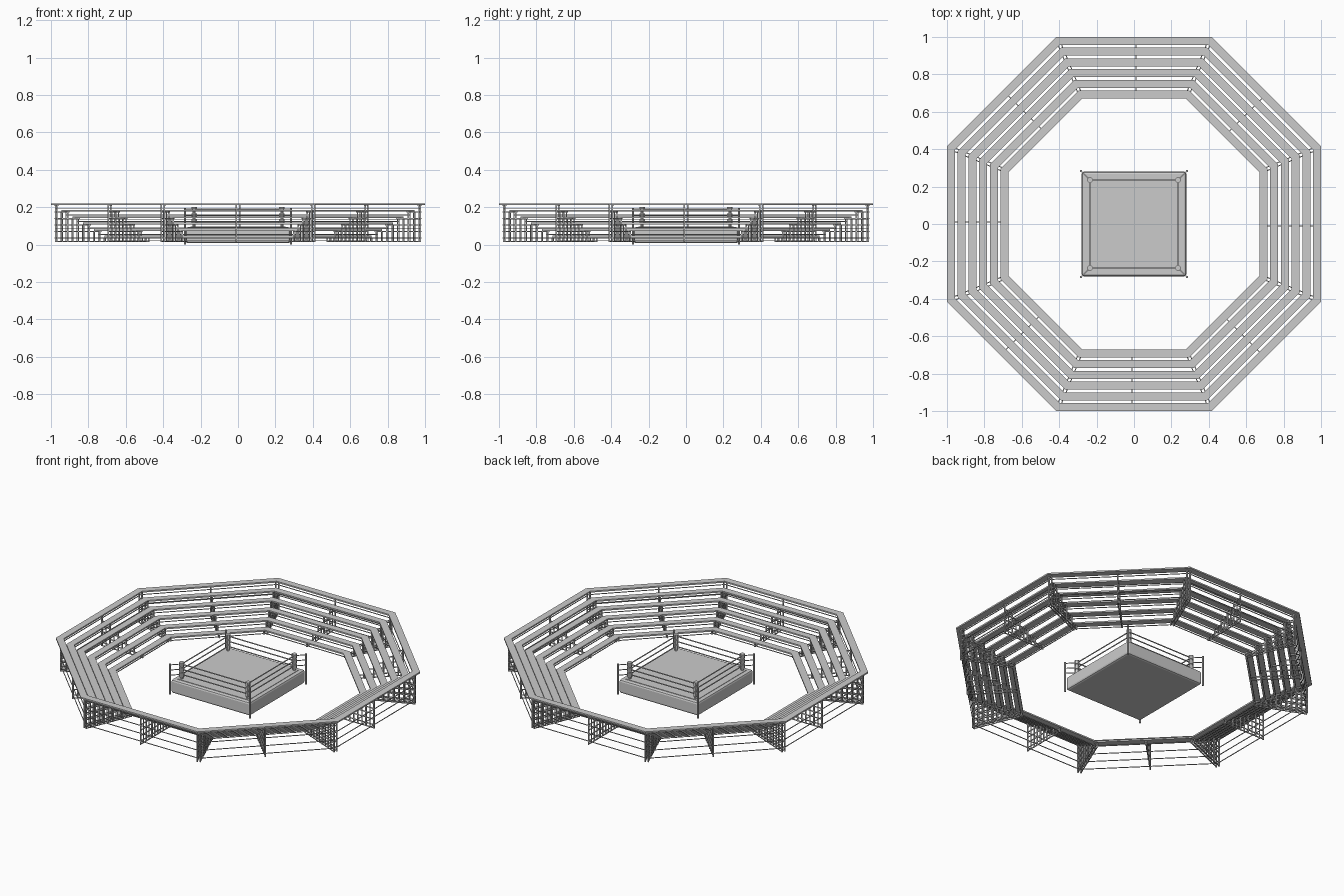
import bpy, bmesh, math
from mathutils import Vector, Matrix

if "Cube" in bpy.data.objects:
    bpy.data.objects.remove(bpy.data.objects["Cube"])

ROWS, PITCH, STEP = 6, 0.0575, 0.0344
A0, Z0, BASE = 0.67, 0.048, 0.013
K = 1 / math.cos(math.pi / 8)


def finish(bm, name):
    bmesh.ops.recalc_face_normals(bm, faces=bm.faces)
    me = bpy.data.meshes.new(name)
    bm.to_mesh(me)
    bm.free()
    ob = bpy.data.objects.new(name, me)
    bpy.context.collection.objects.link(ob)
    return ob


def bar(bm, p, q, w, sides=4):
    p, q = Vector(p), Vector(q)
    d = q - p
    m = Matrix.Translation((p + q) / 2) @ d.to_track_quat('Z', 'Y').to_matrix().to_4x4()
    m = m @ Matrix.Rotation(math.pi / sides, 4, 'Z')
    r = w / 2 / math.cos(math.pi / sides)
    bmesh.ops.create_cone(bm, cap_ends=True, segments=sides, radius1=r,
                          radius2=r, depth=d.length, matrix=m)


def box(bm, c, s):
    bmesh.ops.create_cube(bm, size=1, matrix=Matrix.Translation(c) @ Matrix.Diagonal((*s, 1)))


def octagon(bm, a_in, a_out, z_lo, z_hi):
    prof = [(a_in, z_lo), (a_out, z_lo), (a_out, z_hi), (a_in, z_hi)]
    rings = []
    for k in range(8):
        t = math.pi / 8 + k * math.pi / 4
        rings.append([bm.verts.new((a * K * math.cos(t), a * K * math.sin(t), z)) for a, z in prof])
    for k in range(8):
        u, v = rings[k], rings[(k + 1) % 8]
        for j in range(4):
            bm.faces.new((u[j], u[(j + 1) % 4], v[(j + 1) % 4], v[j]))


# mitred seat planks
for i in range(ROWS):
    bm = bmesh.new()
    a, z = A0 + PITCH * i, Z0 + STEP * i
    octagon(bm, a, a + 0.043, z - 0.009, z)
    finish(bm, f"bleacher_seat_{i + 1}")

# long rails running round under each row and on the outer back
bm = bmesh.new()
for i in range(ROWS):
    a, z = A0 + PITCH * i + 0.014, Z0 + STEP * i - 0.028
    octagon(bm, a - 0.002, a + 0.002, z - 0.002, z + 0.002)
for z in (0.035, 0.085, 0.135):
    octagon(bm, 0.968, 0.972, z - 0.002, z + 0.002)
finish(bm, "bleacher_rails")


# stepped scaffold frames at corners (paired) and side middles
def frame(bm, angle, scale, off):
    out = Vector((math.cos(angle), math.sin(angle), 0))
    side = Vector((-out.y, out.x, 0)) * off

    def pt(a, z):
        return out * (a * scale) + side + Vector((0, 0, z))
    end = A0 + PITCH * (ROWS - 1) + 0.014
    for i in range(ROWS):
        a, top = A0 + PITCH * i + 0.014, Z0 + STEP * i - 0.009
        bar(bm, pt(a, BASE), pt(a, top), 0.007)
        if i < ROWS - 1:
            bar(bm, pt(a + PITCH / 2, BASE), pt(a + PITCH / 2, top), 0.005)
        last = min(end, a + PITCH) if i == ROWS - 1 else end
        bar(bm, pt(a - 0.008, top - 0.003), pt(last + 0.004, top - 0.003), 0.005)
    bar(bm, pt(A0 + 0.01, BASE + 0.003), pt(end, BASE + 0.003), 0.005)


bm = bmesh.new()
for k in range(8):
    frame(bm, k * math.pi / 4, 1, -0.01)
    for off in (-0.009, 0.009):
        frame(bm, (k + 0.5) * math.pi / 4, K, off)
finish(bm, "bleacher_frames")

# ring platform with softened edges
bm = bmesh.new()
box(bm, (0, 0, 0.051), (0.56, 0.56, 0.086))
ring = finish(bm, "ring_platform")
mod = ring.modifiers.new("soft_edges", 'BEVEL')
mod.width, mod.segments = 0.012, 2

# canvas mat
bm = bmesh.new()
box(bm, (0, 0, 0.094), (0.51, 0.51, 0.005))
finish(bm, "ring_canvas")

# outer corner posts, turnbuckle links and corner pads
LEVELS = (0.122, 0.155, 0.188)
posts, pads, ropes = bmesh.new(), bmesh.new(), bmesh.new()
P, Q = 0.284, 0.235
for sx in (-1, 1):
    for sy in (-1, 1):
        bar(posts, (sx * P, sy * P, 0), (sx * P, sy * P, 0.195), 0.012, 8)
        bar(pads, (sx * Q, sy * Q, 0.095), (sx * Q, sy * Q, 0.2), 0.018, 8)
        for z in LEVELS:
            bar(posts, (sx * P, sy * P, z), (sx * Q, sy * Q, z), 0.004)
            bar(pads, (sx * Q, sy * Q, z - 0.012), (sx * Q, sy * Q, z + 0.012), 0.029, 8)
# three ropes on each side
for z in LEVELS:
    for s in (-1, 1):
        bar(ropes, (-Q, s * Q, z), (Q, s * Q, z), 0.006, 6)
        bar(ropes, (s * Q, -Q, z), (s * Q, Q, z), 0.006, 6)
finish(posts, "ring_corner_posts")
finish(pads, "ring_corner_pads")
finish(ropes, "ring_ropes")
